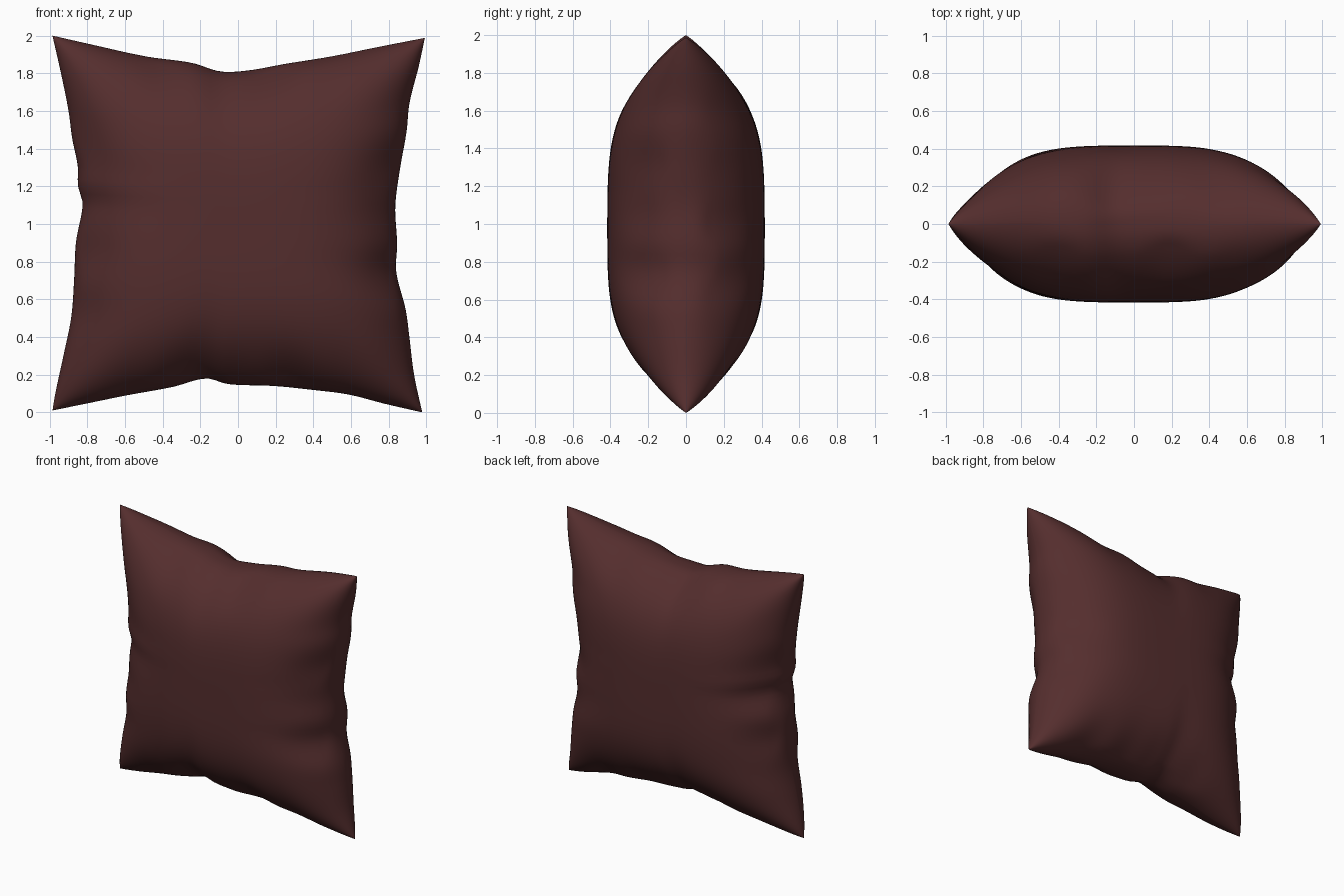
import bpy, bmesh, math

if "Cube" in bpy.data.objects:
    bpy.data.objects.remove(bpy.data.objects["Cube"])

N = 80  # grid resolution of each cloth panel

# Seam outlines: (parameter -1..1, position); small uneven dips come from the gathered cloth
LEFT = [(-1, -.985), (-.9, -.968), (-.7, -.925), (-.5, -.885), (-.3, -.87), (-.1, -.86), (.1, -.825),
        (.2, -.85), (.3, -.85), (.45, -.88), (.6, -.9), (.8, -.94), (1, -.985)]
RIGHT = [(-1, .978), (-.8, .935), (-.6, .91), (-.45, .89), (-.25, .84), (-.1, .845), (.1, .835),
         (.3, .86), (.5, .895), (.65, .91), (.85, .96), (1, .992)]
BOTTOM = [(-1, .01), (-.8, .05), (-.6, .09), (-.35, .135), (-.17, .18), (-.05, .15), (.2, .14),
          (.4, .12), (.6, .095), (.8, .045), (1, 0)]
TOP = [(-1, 2), (-.8, 1.955), (-.5, 1.89), (-.25, 1.855), (-.1, 1.81), (.05, 1.815), (.25, 1.85),
       (.5, 1.89), (.75, 1.94), (1, 1.988)]


def curve(pts, t):
    """Smooth interpolation through the outline points."""
    for i in range(len(pts) - 1):
        (a, p), (b, q) = pts[i], pts[i + 1]
        if t <= b or i == len(pts) - 2:
            def slope(k):
                lo, hi = pts[max(k - 1, 0)], pts[min(k + 1, len(pts) - 1)]
                return (hi[1] - lo[1]) / (hi[0] - lo[0])
            h = b - a
            s = (t - a) / h
            return ((2*s**3 - 3*s*s + 1) * p + (s**3 - 2*s*s + s) * h * slope(i)
                    + (3*s*s - 2*s**3) * q + (s**3 - s*s) * h * slope(i + 1))


def folds(u, v, side, phase):
    """Soft creases running inward from the middle of the edge at |u| = 1."""
    d = 1 - abs(u)
    fade = math.exp(-(d / .2) ** 2) * max(0, 1 - v * v) ** 4 * min(1, d / .06)
    k = phase + side * 1.3 + (2 if u > 0 else 0)
    return fade * (math.sin(11 * v + k + 3 * d) + .6 * math.sin(19 * v - 2 * k))


def point(u, v, side):
    x = curve(LEFT, v) * (1 - u) / 2 + curve(RIGHT, v) * (1 + u) / 2
    z = curve(BOTTOM, u) * (1 - v) / 2 + curve(TOP, u) * (1 + v) / 2
    # stuffed profile: wedge shaped at the seam, pointed at corners, gently domed
    q = .5 + .2 * (1 - u * u * v * v)
    puff = .417 * max(0, (1 - u ** 4) * (1 - v ** 4)) ** q * (1 - .04 * (u * u + v * v))
    wave = folds(u, v, side, .4) + folds(v, u, side, 2.1)
    y = side * (puff + .017 * wave)
    # seam wanders slightly
    edge = max(abs(u), abs(v)) ** 8
    y += .009 * edge * math.sin(9 * u + 7 * v) * (1 - u * u * v * v)

    # cloth bulges a little past the seam
    def bulge(a, b):
        d = (1 - abs(a)) / .04
        return math.copysign(.012 * d * math.exp(1 - d) * (1 - b * b) ** 2, a)
    return (x + bulge(u, v), y, z + bulge(v, u))


# Cushion: two panels sharing one seam
bm = bmesh.new()
par = [math.sin(math.pi / 2 * (2 * i / N - 1)) for i in range(N + 1)]
seam = {}
for side in (-1, 1):
    g = {}
    for i, u in enumerate(par):
        for j, v in enumerate(par):
            if i in (0, N) or j in (0, N):
                if (i, j) not in seam:
                    seam[i, j] = bm.verts.new(point(u, v, side))
                g[i, j] = seam[i, j]
            else:
                g[i, j] = bm.verts.new(point(u, v, side))
    for i in range(N):
        for j in range(N):
            quad = [g[i, j], g[i + 1, j], g[i + 1, j + 1], g[i, j + 1]]
            f = bm.faces.new(quad if side < 0 else quad[::-1])
            f.smooth = True

# Crisp seam line
rim = set(seam.values())
for e in bm.edges:
    if e.verts[0] in rim and e.verts[1] in rim:
        e.smooth = False

mesh = bpy.data.meshes.new("cushion")
bm.to_mesh(mesh)
bm.free()
cushion = bpy.data.objects.new("cushion", mesh)
bpy.context.collection.objects.link(cushion)

mat = bpy.data.materials.new("dark maroon cloth")
mat.diffuse_color = (.09, .027, .027, 1)
mat.use_nodes = True
mat.node_tree.nodes["Principled BSDF"].inputs["Base Color"].default_value = mat.diffuse_color
mesh.materials.append(mat)
